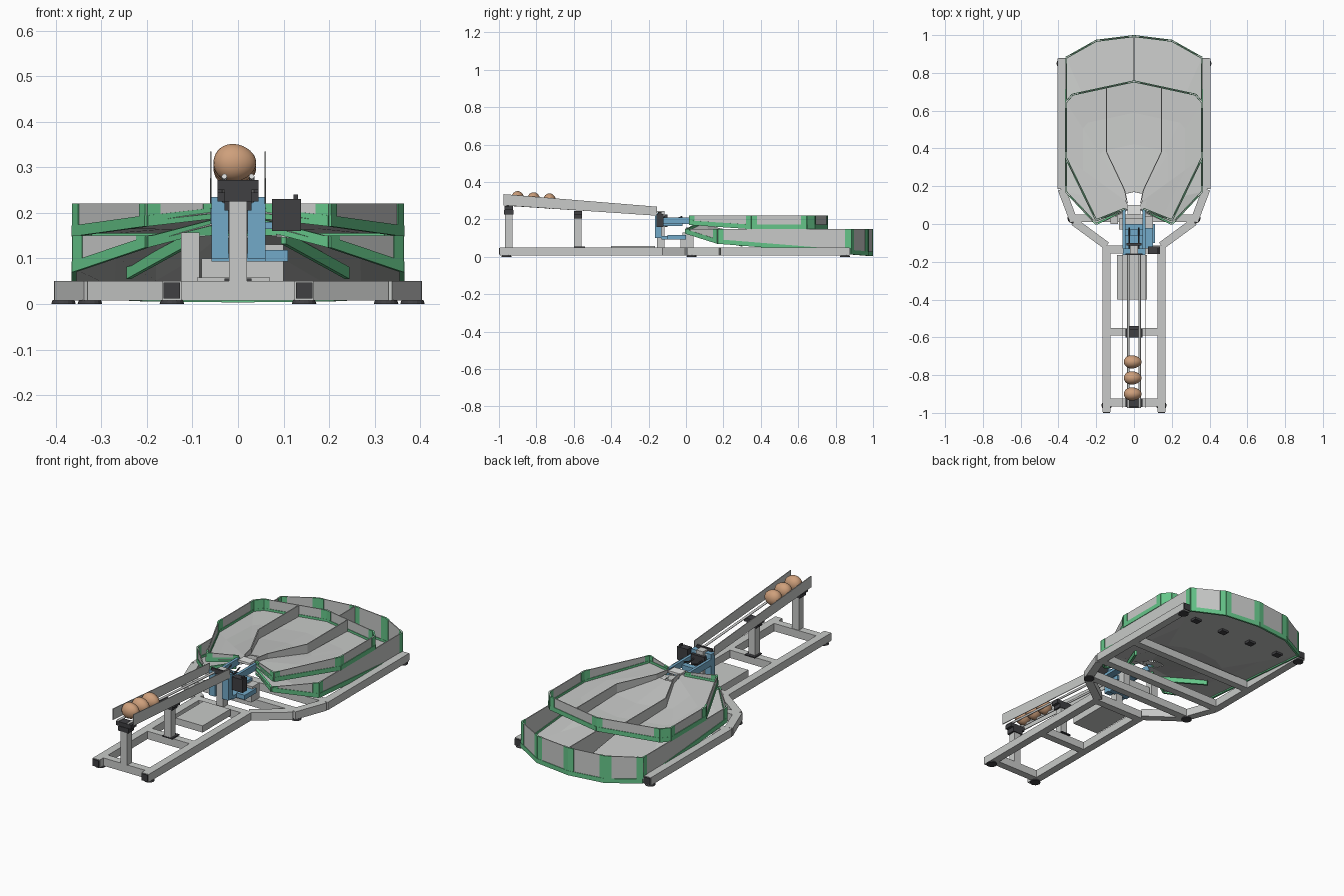
import bpy, bmesh, math
from mathutils import Vector

cube = bpy.data.objects.get("Cube")
if cube:
    bpy.data.objects.remove(cube, do_unlink=True)


def material(name, color):
    m = bpy.data.materials.new(name)
    m.use_nodes = True
    m.diffuse_color = (*color, 1)
    m.node_tree.nodes["Principled BSDF"].inputs["Base Color"].default_value = (*color, 1)
    return m


GREY = material("light grey metal", (0.58, 0.59, 0.58))
GREEN = material("green plastic", (0.13, 0.56, 0.25))
BLUE = material("blue plastic", (0.17, 0.40, 0.58))
BLACK = material("black rubber", (0.05, 0.05, 0.055))
SHELL = material("brown eggshell", (0.62, 0.35, 0.20))
WHITE = material("pale steel", (0.78, 0.79, 0.78))


def finish(name, bm, mat, smooth=False):
    bmesh.ops.recalc_face_normals(bm, faces=bm.faces)
    me = bpy.data.meshes.new(name)
    bm.to_mesh(me)
    bm.free()
    me.materials.append(mat)
    for p in me.polygons:
        p.use_smooth = smooth
    ob = bpy.data.objects.new(name, me)
    bpy.context.collection.objects.link(ob)
    return ob


def prism(bm, a, b, za, zb, t):
    """Upright slab from a to b; za and zb are (low, high) at each end."""
    a, b = Vector(a), Vector(b)
    d = (b - a).normalized()
    n = Vector((-d.y, d.x)) * t / 2
    rings = []
    for p, z in ((a, za), (b, zb)):
        rings.append([bm.verts.new((*(p + n * s), z[k])) for s, k in ((-1, 0), (1, 0), (1, 1), (-1, 1))])
    r, q = rings
    bm.faces.new(r)
    bm.faces.new(q[::-1])
    for i in range(4):
        j = (i + 1) % 4
        bm.faces.new((r[i], q[i], q[j], r[j]))


def slabs(name, mat, items):
    bm = bmesh.new()
    for it in items:
        prism(bm, *it)
    return finish(name, bm, mat)


def boxes(name, mat, items):
    """Each box is x range, y range, z range."""
    return slabs(name, mat, [(((x0 + x1) / 2, y0), ((x0 + x1) / 2, y1), z, z, x1 - x0)
                             for (x0, x1), (y0, y1), z in items])


def rod(name, mat, pts, r):
    cu = bpy.data.curves.new(name, "CURVE")
    cu.dimensions = "3D"
    cu.bevel_depth = r
    cu.bevel_resolution = 2
    cu.use_fill_caps = True
    s = cu.splines.new("POLY")
    s.points.add(len(pts) - 1)
    for p, c in zip(s.points, pts):
        p.co = (*c, 1)
    cu.materials.append(mat)
    ob = bpy.data.objects.new(name, cu)
    bpy.context.collection.objects.link(ob)


def mirrored(pts):
    """Right half listed from the centre front to the centre back."""
    return pts + [(-x, y) for x, y in reversed(pts) if x > 0]


# Base frame of square tube
TUBE = (0.008, 0.05)
half = [(0.145, -0.995), (0.145, -0.115), (0.318, 0.012), (0.383, 0.185), (0.383, 0.875)]
rails = []
for s in (-1, 1):
    for p, q in zip(half, half[1:]):
        rails.append(((p[0] * s, p[1]), (q[0] * s, q[1]), TUBE, TUBE, 0.042))
for y, w in ((-0.945, 0.14), (-0.57, 0.14), (-0.135, 0.14), (0.03, 0.32), (0.2, 0.37), (0.45, 0.37)):
    rails.append(((-w, y), (w, y), TUBE, TUBE, 0.04))
slabs("base_frame", GREY, rails)

caps = []
for s in (-1, 1):
    for x, y in ((0.145, -0.997), (0.383, 0.877)):
        caps.append(((s * x - 0.018, s * x + 0.018), (y - 0.003, y + 0.003), (0.012, 0.047)))
boxes("tube_end_caps", BLACK, caps)

bm = bmesh.new()
for s in (-1, 1):
    for x, y in ((0.145, -0.96), (0.325, 0.03), (0.383, 0.85)):
        r = bmesh.ops.create_cone(bm, cap_ends=True, segments=16, radius1=0.027, radius2=0.024, depth=0.009)
        bmesh.ops.translate(bm, verts=r["verts"], vec=(s * x, y, 0.0045))
finish("feet", bm, BLACK)

# Control box between the rails
boxes("control_box", GREY, [((-0.09, 0.07), (-0.4, -0.165), (0.022, 0.058))])

# Ramp posts and saddles
boxes("ramp_posts", GREY, [((-0.02, 0.02), (-0.968, -0.928), (0.05, 0.25)),
                           ((-0.02, 0.02), (-0.598, -0.558), (0.05, 0.225))])
boxes("post_saddles", BLACK, [((-0.03, 0.03), (-0.973, -0.923), (0.225, 0.25)),
                              ((-0.045, 0.045), (-0.97, -0.925), (0.25, 0.272)),
                              ((-0.03, 0.03), (-0.6, -0.555), (0.205, 0.225)),
                              ((-0.045, 0.045), (-0.6, -0.555), (0.225, 0.245)),
                              ((-0.03, 0.03), (-0.6, -0.54), (0.05, 0.056))])

# Ramp guards, rods and eggs
slabs("ramp_guards", GREY, [((x, -0.975), (x, -0.155), (0.275, 0.335), (0.22, 0.268), 0.004) for x in (-0.06, 0.06)])
for x in (-0.03, 0.03):
    rod("ramp_rod", WHITE, [(x, -0.975, 0.28), (x, -0.13, 0.225)], 0.006)
for i in range(3):
    bm = bmesh.new()
    bmesh.ops.create_uvsphere(bm, u_segments=24, v_segments=16, radius=1)
    for v in bm.verts:
        taper = 1 - 0.1 * v.co.x
        v.co = Vector((v.co.x * 0.047, v.co.y * 0.035 * taper, v.co.z * 0.041 * taper))
    egg = finish("egg", bm, SHELL, True)
    egg.location = (-0.007, -0.9 + 0.085 * i, 0.31 - 0.006 * i)


# Sorting trays: floor heights fall away from the gate
GATE = Vector((0, 0.09))


def upper_floor(x, y):
    return 0.16 + 0.045 * max(0, 1 - (Vector((x, y)) - GATE).length / 0.42)


def lower_floor(x, y):
    return 0.095 - 0.08 * y + 0.1 * max(0, 1 - (Vector((x, y)) - GATE).length / 0.37)


def tray(name, side, floor, rim):
    outline = mirrored(side)
    # Fan-shaped floor
    bm = bmesh.new()
    rings = []
    for t in (0.12, 0.3, 0.5, 0.75, 1):
        ring = []
        for p in outline:
            c = GATE.lerp(Vector(p), t)
            ring.append(bm.verts.new((c.x, c.y, floor(c.x, c.y))))
        rings.append(ring)
    for r, q in zip(rings, rings[1:]):
        for i in range(len(r) - 1):
            bm.faces.new((r[i], r[i + 1], q[i + 1], q[i]))
    ob = finish(name + "_floor", bm, GREY)
    mod = ob.modifiers.new("thickness", "SOLIDIFY")
    mod.thickness = 0.005
    # Walls with green lower bands and corner brackets
    panels, bands, brackets = [], [], []
    for p, q in zip(outline, outline[1:]):
        p, q = Vector(p), Vector(q)
        fp, fq = floor(*p), floor(*q)
        tp, tq = [rim if v.y > 0.15 else min(rim, floor(*v) + 0.04) for v in (p, q)]
        panels.append((p, q, (fp, tp), (fq, tq), 0.005))
        bands.append((p, q, (fp - 0.012, fp + 0.012), (fq - 0.012, fq + 0.012), 0.011))
        u = min(0.5, 0.03 / (q - p).length)
        for s, e in ((0, u), (1 - u, 1)):
            zs = [(fp + (fq - fp) * k - 0.01, tp + (tq - tp) * k) for k in (s, e)]
            brackets.append((p.lerp(q, s), p.lerp(q, e), zs[0], zs[1], 0.009))
    slabs(name + "_walls", GREY, panels)
    slabs(name + "_edge_bands", GREEN, bands)
    slabs(name + "_corner_brackets", GREEN, brackets)


tray("upper_tray", [(0.05, 0.08), (0.2, 0.02), (0.36, 0.35), (0.36, 0.645), (0.325, 0.685), (0, 0.755)],
     upper_floor, 0.22)
tray("lower_tray", [(0.06, 0.07), (0.2, 0.0), (0.36, 0.17), (0.36, 0.88), (0.2, 0.97), (0, 0.995)],
     lower_floor, 0.15)

# Lane dividers
lanes = []
for s in (-1, 1):
    path = [(0.035 * s, 0.11), (0.05 * s, 0.18), (0.145 * s, 0.38), (0.145 * s, 0.72)]
    for p, q in zip(path, path[1:]):
        lanes.append((p, q, (upper_floor(*p), 0.22), (upper_floor(*q), 0.22), 0.005))
slabs("upper_lane_dividers", GREY, lanes)
slabs("lower_lane_divider", GREY, [((0, 0.3), (0, 0.99), (lower_floor(0, 0.3), 0.15), (lower_floor(0, 0.99), 0.15), 0.005)])

# Green ribs carrying the lower fan
ribs = []
for s in (-1, 1):
    p, q = (0.1 * s, 0.06), (0.24 * s, 0.3)
    fp, fq = lower_floor(*p), lower_floor(*q)
    ribs.append((p, q, (fp - 0.03, fp - 0.004), (fq - 0.03, fq - 0.004), 0.012))
slabs("fan_ribs", GREEN, ribs)

# Rubber pads under the lower tray
boxes("tray_pads", BLACK, [((x - 0.02, x + 0.02), (0.8, 0.835), (0.012, 0.028)) for x in (-0.27, -0.09, 0.09, 0.27)])

# Gate supports
boxes("gate_supports", GREY, [((-0.125, -0.085), (0.0, 0.04), (0.05, 0.157)),
                              ((-0.02, 0.02), (-0.155, -0.115), (0.05, 0.245)),
                              ((0.06, 0.1), (-0.02, 0.04), (0.05, 0.13)),
                              ((-0.08, 0.1), (-0.03, 0.03), (0.05, 0.1))])

# Gate housing
boxes("gate_housing", BLUE, [((-0.058, -0.021), (-0.165, -0.13), (0.1, 0.235)),
                             ((0.021, 0.06), (-0.165, -0.13), (0.1, 0.235)),
                             ((-0.058, 0.06), (-0.13, 0.0), (0.093, 0.112)),
                             ((0.06, 0.11), (-0.1, 0.0), (0.093, 0.118)),
                             ((-0.06, -0.045), (-0.13, 0.08), (0.175, 0.21)),
                             ((0.045, 0.06), (-0.13, 0.08), (0.175, 0.21)),
                             ((-0.045, 0.045), (-0.06, -0.03), (0.165, 0.19)),
                             ((0.06, 0.1), (-0.13, -0.02), (0.165, 0.18))])
boxes("gate_motor", BLACK, [((0.075, 0.138), (-0.158, -0.12), (0.16, 0.23)),
                            ((0.122, 0.132), (-0.15, -0.13), (0.23, 0.24))])
boxes("gate_clamps", BLACK, [((-0.045, 0.045), (-0.165, -0.155), (0.225, 0.25)),
                             ((-0.04, 0.04), (-0.115, -0.1), (0.16, 0.225))])
boxes("gate_flap", WHITE, [((-0.035, 0.035), (0.05, 0.1), (0.2, 0.212))])
for x in (-0.025, 0.025):
    rod("gate_guide", BLACK, [(x, -0.14, 0.222), (x, -0.1, 0.203), (x, -0.06, 0.2), (x, -0.02, 0.215)], 0.004)
